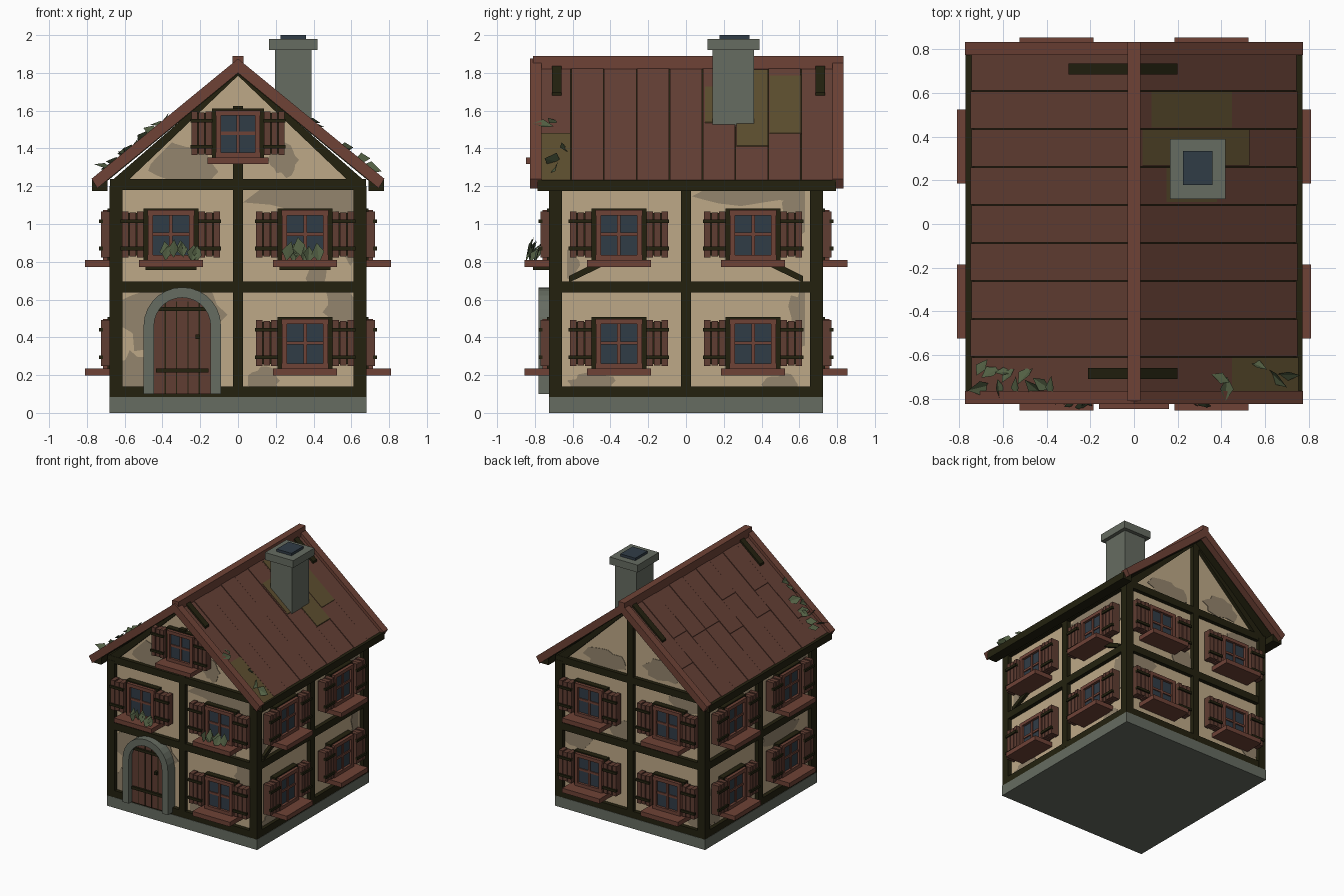
import bpy, bmesh, math, random
from mathutils import Matrix, Vector, Euler

random.seed(4)
PI = math.pi

def lin(c):
    c /= 255
    return c / 12.92 if c <= 0.04045 else ((c + 0.055) / 1.055) ** 2.4

MATS = {}
for name, rgb in {"plaster": (190, 169, 135), "stained plaster": (148, 133, 109),
                  "dark timber": (35, 33, 15), "red wood": (110, 66, 54),
                  "shutter wood": (96, 61, 50), "roof planks": (101, 64, 53),
                  "stone": (102, 108, 97), "glass": (48, 60, 70),
                  "leaf green": (82, 95, 67), "moss": (94, 79, 48)}.items():
    m = bpy.data.materials.new(name)
    m.diffuse_color = (*[lin(c) for c in rgb], 1)
    MATS[name] = m
PL, ST, DK, RW, SH, RF, SN, GL, LF, MO = MATS

def finish(name, bm, mats, M=None):
    bmesh.ops.recalc_face_normals(bm, faces=bm.faces)
    me = bpy.data.meshes.new(name)
    bm.to_mesh(me)
    bm.free()
    for k in mats:
        me.materials.append(MATS[k])
    if M:
        me.transform(M)
    ob = bpy.data.objects.new(name, me)
    bpy.context.collection.objects.link(ob)
    return ob

def add_prism(bm, pts, y0, y1, idx=0):
    """Extrude an x-z outline from y0 to y1."""
    a = [bm.verts.new((x, y0, z)) for x, z in pts]
    b = [bm.verts.new((x, y1, z)) for x, z in pts]
    n = len(pts)
    fs = [bm.faces.new(a), bm.faces.new(b[::-1])]
    fs += [bm.faces.new((a[i], b[i], b[(i + 1) % n], a[(i + 1) % n])) for i in range(n)]
    for f in fs:
        f.material_index = idx

def prism(name, pts, y0, y1, mat, M=None):
    bm = bmesh.new()
    add_prism(bm, pts, y0, y1)
    return finish(name, bm, [mat], M)

def boxes(name, items, M=None):
    """items: (x0, x1, y0, y1, z0, z1, material)"""
    bm = bmesh.new()
    mats = list(dict.fromkeys(i[6] for i in items))
    for x0, x1, y0, y1, z0, z1, m in items:
        add_prism(bm, [(x0, z0), (x1, z0), (x1, z1), (x0, z1)], y0, y1, mats.index(m))
    return finish(name, bm, mats, M)

# Wall frames: 0 front, 1 right, 2 back, 3 left; local -y points out of the wall
WX, WY = 0.645, 0.69
def wall(k, u=0, z=0):
    return Matrix.Rotation(k * PI / 2, 4, 'Z') @ Matrix.Translation((u, -(WY if k % 2 == 0 else WX), z))

# Body
boxes("stone_plinth", [(-0.68, 0.68, -0.725, 0.725, 0, 0.085, SN)])
prism("plaster_walls", [(-WX, 0.08), (WX, 0.08), (WX, 1.235), (0, 1.80), (-WX, 1.235)], -WY, WY, PL)

# Timber frame
for i, (z0, z1) in enumerate([(0.08, 0.14), (0.637, 0.695), (1.18, 1.237)]):
    boxes(f"floor_beam_{i}", [(-0.677, 0.677, -0.722, 0.722, z0, z1, DK)])
for sx in (-1, 1):
    for sy in (-1, 1):
        x, y = sorted((sx * 0.612, sx * 0.679)), sorted((sy * 0.657, sy * 0.724))
        boxes("corner_post", [(*x, *y, 0.08, 1.2, DK)])
for k, top in enumerate((1.625, 1.2, 1.78, 1.2)):
    boxes("middle_post", [(-0.027, 0.027, -0.033, 0.02, 0.1, top, DK)], wall(k))
for s in (-1, 1):
    prism("side_brace", [(s * 0.62, 0.69), (s * 0.62, 0.725), (s * 0.44, 0.815), (s * 0.36, 0.815)],
          -0.025, 0.01, DK, wall(1))
    for k in (0, 2):
        prism("gable_rafter", [(0, 1.81), (s * 0.66, 1.237), (s * 0.575, 1.237), (0, 1.785)],
              -0.03, 0.02, DK, wall(k))

# Plaster stains: thin ragged plates kept inside their panel
def stain(k, u, z, ru, rz):
    s = 1 if u > 0 else -1
    lo, hi = (0.1, 0.66) if z < 0.66 else (0.67, 1.2) if z < 1.2 else (1.22, 1.7)
    pts = []
    for i in range(18):
        a = i * 2 * PI / 18
        r = random.uniform(0.72, 1.12)
        pz = min(hi, max(lo, z + rz * r * math.sin(a)))
        lim = min(0.63, (1.79 - pz) * 0.98) if z > 1.2 else 0.63
        pts.append((s * min(lim, max(0.005, s * (u + ru * r * math.cos(a)))), pz))
    prism("plaster_stain", pts, -0.004, 0.002, ST, wall(k))

for args in [(0, -0.3, 1.32, 0.2, 0.12), (0, 0.24, 1.34, 0.08, 0.09), (0, 0.36, 1.15, 0.34, 0.1),
             (0, 0.58, 1.0, 0.08, 0.22), (0, 0.42, 0.74, 0.06, 0.08), (0, -0.36, 0.52, 0.34, 0.2),
             (0, -0.55, 0.2, 0.12, 0.12), (0, 0.55, 0.57, 0.1, 0.1), (0, 0.14, 0.17, 0.09, 0.07),
             (1, 0.36, 1.17, 0.36, 0.07), (1, 0.6, 1.06, 0.1, 0.16), (1, 0.62, 0.5, 0.08, 0.18),
             (1, -0.5, 0.15, 0.14, 0.06), (1, 0.5, 0.15, 0.1, 0.06), (1, -0.62, 0.78, 0.06, 0.08),
             (2, 0.26, 1.34, 0.16, 0.1), (2, -0.25, 1.3, 0.18, 0.09), (2, 0.5, 1.12, 0.16, 0.08),
             (2, -0.1, 0.75, 0.1, 0.1), (2, 0.55, 0.25, 0.1, 0.14), (2, -0.5, 0.58, 0.14, 0.08),
             (3, -0.4, 1.15, 0.25, 0.07), (3, 0.58, 0.95, 0.1, 0.2), (3, 0.3, 0.58, 0.25, 0.08),
             (3, -0.55, 0.3, 0.1, 0.18)]:
    stain(*args)

# Windows with shutters and sill
def window(k, u, z, sc=1.0):
    it = [(-0.145, 0.145, -0.045, 0.01, -0.137, 0.137, DK),
          (-0.1, 0.1, -0.05, -0.04, -0.11, 0.105, GL),
          (-0.17, 0.17, -0.165, 0.01, -0.172, -0.135, RW),
          (-0.125, 0.125, -0.07, -0.03, 0.1, 0.128, RW),
          (-0.125, 0.125, -0.07, -0.03, -0.135, -0.108, RW),
          (-0.009, 0.009, -0.06, -0.04, -0.11, 0.1, RW),
          (-0.1, 0.1, -0.058, -0.04, -0.009, 0.009, RW)]
    for s in (-1, 1):
        def add(a, b, y0, y1, z0, z1, m):
            it.append((min(s * a, s * b), max(s * a, s * b), y0, y1, z0, z1, m))
        add(0.095, 0.122, -0.07, -0.03, -0.132, 0.124, RW)
        add(0.147, 0.258, -0.06, -0.02, -0.112, 0.112, DK)
        for i in range(3):
            a = 0.146 + i * 0.04
            add(a, a + 0.034, -0.08, -0.015, -0.122 + 0.004 * (i % 2), 0.122 - 0.005 * (i % 2), SH)
        for zz in (-0.075, 0.07):
            add(0.143, 0.266, -0.092, -0.07, zz - 0.01, zz + 0.01, DK)
    boxes("shuttered_window", it, wall(k, u, z) @ Matrix.Scale(sc, 4))

for k in range(4):
    for u in (-0.355, 0.355):
        for z in (0.37, 0.945):
            if not (k == 0 and u < 0 and z < 0.5):
                window(k, u, z)
window(0, 0, 1.48, 0.95)

# Arched door
def arc(r, n=14):
    return [(r * math.cos(PI * i / n), 0.46 + r * math.sin(PI * i / n)) for i in range(n + 1)]
D = wall(0, -0.295, 0)
prism("stone_door_arch", [(0.205, 0.1)] + arc(0.205) + [(-0.205, 0.1), (-0.15, 0.1)] + arc(0.15)[::-1]
      + [(0.15, 0.1)], -0.09, 0.01, SN, D)
prism("door_panel", [(0.15, 0.1)] + arc(0.15) + [(-0.15, 0.1)], -0.05, 0.01, SH, D)
boxes("door_fittings", [(x - 0.003, x + 0.003, -0.053, -0.045, 0.1, 0.59, DK) for x in (-0.09, -0.03, 0.03, 0.09)]
      + [(-0.14, 0.14, -0.066, -0.045, z - 0.011, z + 0.011, DK) for z in (0.225, 0.55)]
      + [(0.07, 0.09, -0.075, -0.045, 0.39, 0.415, DK)], D)

# Roof: everything follows the slope line
def rz(x):
    return 1.845 - 0.82 * x

def slope(name, s, x0, x1, y0, y1, lo, hi, mat, cut=0):
    pts = [(s * x0, rz(x0) + lo), (s * (x1 - cut), rz(x1 - cut) + lo), (s * x1, rz(x1) + hi), (s * x0, rz(x0) + hi)]
    return prism(name, pts, y0, y1, mat)

P = 0.174
for s in (-1, 1):
    slope("roof_underside", s, 0, 0.755, -0.78, 0.78, -0.05, -0.012, DK)
    for i in range(9):
        y0 = -0.783 + i * P
        cuts = [0, 0.755]
        if s < 0:   # left slope has staggered shorter planks
            a = random.uniform(0.1, 0.45)
            cuts = [0, a, a + random.uniform(0.1, 0.25), 0.755]
        for j in range(len(cuts) - 1):
            slope("roof_plank", s, cuts[j], cuts[j + 1], y0 + 0.002, y0 + P - 0.002,
                  -0.03, 0.004 * ((i + j) % 2) - 0.002, RF)
    for y0, y1 in ((-0.825, -0.765), (0.775, 0.835)):
        slope("barge_board", s, 0, 0.775, y0, y1, -0.045, 0.03, RW, 0.03)
    boxes("eaves_beam", [(min(s * 0.69, s * 0.772), max(s * 0.69, s * 0.772), -0.785, 0.795, 1.175, 1.232, DK)])
boxes("ridge_beam", [(-0.029, 0.029, -0.81, 0.835, 1.82, 1.89, RW)])
for s, x1, y0, y1 in [(1, 0.2, -0.71, -0.66), (-1, 0.21, -0.71, -0.66), (1, 0.2, 0.685, 0.735), (-1, 0.3, 0.685, 0.735)]:
    slope("ridge_strap", s, 0, x1, y0, y1, -0.01, 0.016, DK)
for x0, x1, y0, y1 in [(0.08, 0.45, 0.442, 0.608), (0.04, 0.53, 0.268, 0.434), (0.15, 0.38, 0.1, 0.26),
                       (0.45, 0.755, -0.765, -0.612)]:
    slope("moss_patch", 1, x0, x1, y0, y1, -0.001, 0.006, MO)

# Chimney
boxes("chimney", [(0.195, 0.39, 0.14, 0.36, 1.45, 1.93, SN), (0.165, 0.42, 0.115, 0.39, 1.92, 1.98, SN),
                  (0.225, 0.36, 0.178, 0.335, 1.975, 2.0, GL)])

# Leaves: folded kites scattered around a spot
def leaves(name, spots, tilt, size):
    bm = bmesh.new()
    for p in spots:
        R = Euler((tilt[0] + random.uniform(-0.4, 0.4), tilt[1] + random.uniform(-0.3, 0.3),
                   random.uniform(0, 2 * PI) if tilt[0] == 0 else random.uniform(-0.5, 0.5))).to_matrix()
        w = size * random.uniform(0.8, 1.2)
        v = [bm.verts.new(Vector(p) + R @ (Vector(q) * w)) for q in
             ((0, -0.5, 0), (0.35, 0.05, 0.1), (0.05, 0.6, 0), (-0.35, 0.0, 0.1))]
        bm.faces.new((v[0], v[1], v[2]))
        bm.faces.new((v[0], v[2], v[3]))
    finish(name, bm, [LF])

def on_roof(x, y):
    return (x, y, rz(abs(x)) + 0.025)

leaves("roof_ivy_left", [on_roof(-0.7 + 0.04 * i, -0.74 + 0.08 * (i % 2) * random.random() - 0.01)
                         for i in range(9)] + [on_roof(-0.7, -0.66), on_roof(-0.6, -0.68)], (0, -0.68), 0.1)
leaves("roof_ivy_right", [on_roof(0.4, -0.71), on_roof(0.42, -0.76), on_roof(0.57, -0.65),
                          on_roof(0.65, -0.7), on_roof(0.7, -0.69)], (0, 0.68), 0.1)
for cx in (-0.31, 0.33):
    leaves("sill_plant", [(cx + random.uniform(-0.1, 0.1), -0.81 + random.uniform(-0.02, 0.03),
                           0.84 + random.uniform(-0.01, 0.04)) for _ in range(9)], (1.3, 0), 0.085)
for u in (-0.355, 0.355):
    boxes("sill_bracket", [(-0.135, 0.135, -0.12, 0, 0.757, 0.775, DK)], wall(0, u))
